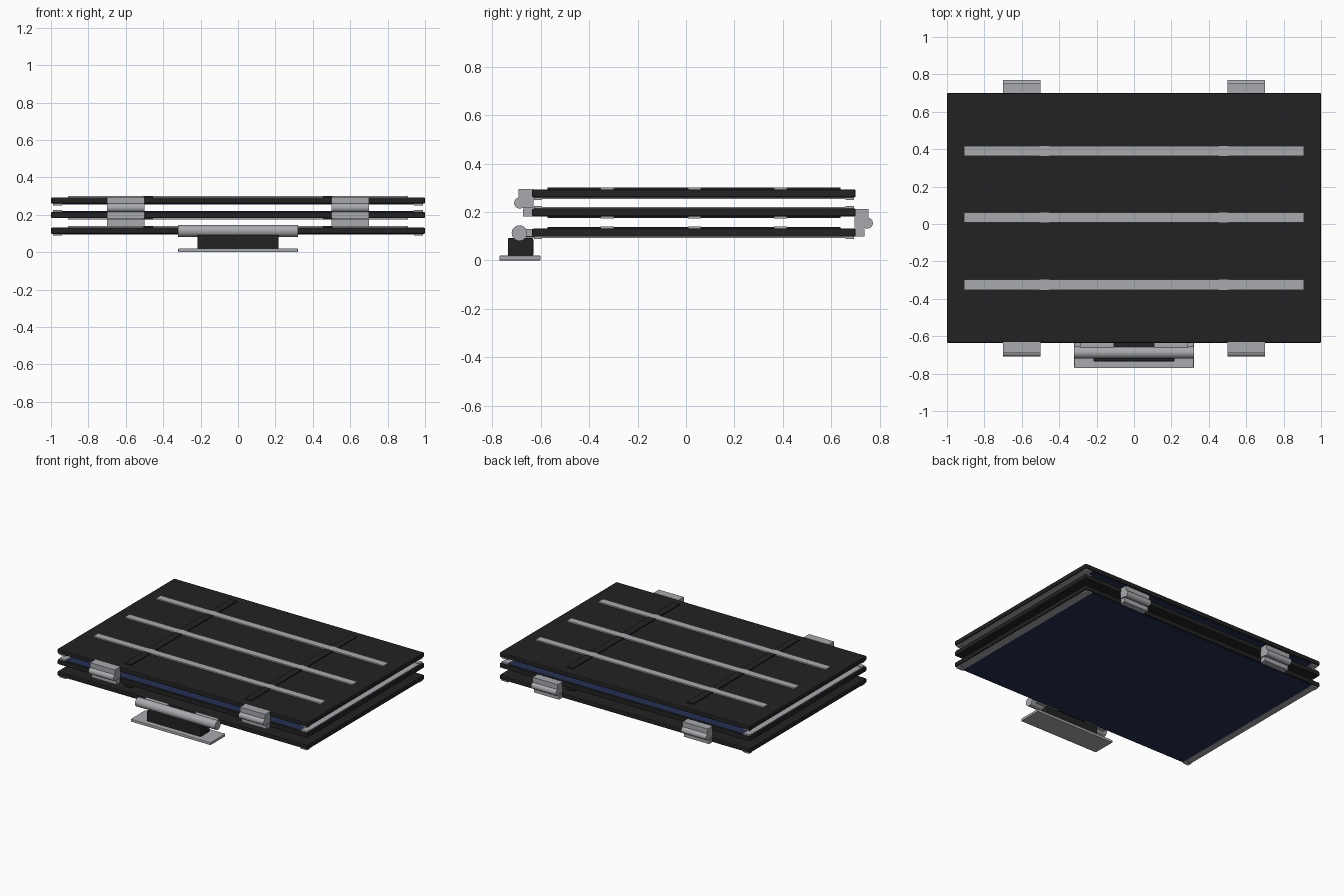
import bpy, math

if "Cube" in bpy.data.objects:
    bpy.data.objects.remove(bpy.data.objects["Cube"])


def material(name, rgb):
    m = bpy.data.materials.new(name)
    m.diffuse_color = (*rgb, 1)
    m.use_nodes = True
    m.node_tree.nodes["Principled BSDF"].inputs["Base Color"].default_value = m.diffuse_color
    return m


BLACK = material("matte black", (0.016, 0.016, 0.016))
GREY = material("aluminium grey", (0.39, 0.40, 0.42))
BLUE = material("cell blue", (0.019, 0.028, 0.085))


def box(name, x, y, z, mat, bevel=0.0):
    """Box from (min, max) ranges on each axis."""
    r = [sorted(v) for v in (x, y, z)]
    bpy.ops.mesh.primitive_cube_add(size=1, location=[(a + b) / 2 for a, b in r])
    o = bpy.context.object
    o.name = name
    o.scale = [b - a for a, b in r]
    bpy.ops.object.transform_apply(location=False, rotation=False, scale=True)
    o.data.materials.append(mat)
    if bevel:
        m = o.modifiers.new("edge_bevel", 'BEVEL')
        m.width, m.segments = bevel, 2
    return o


def rod(name, x, y, z, radius, mat):
    """Cylinder lying along x."""
    bpy.ops.mesh.primitive_cylinder_add(
        vertices=32, radius=radius, depth=x[1] - x[0],
        location=((x[0] + x[1]) / 2, y, z), rotation=(0, math.pi / 2, 0))
    o = bpy.context.object
    o.name = name
    o.data.materials.append(mat)
    bpy.ops.object.shade_smooth_by_angle(angle=math.radians(40))


Y0, Y1 = -0.635, 0.70          # panel front and back edges
HALF = 0.0165                  # half the slab thickness
BARS = (-0.325, 0.035, 0.39)   # stiffener positions


def panel(label, z, s):
    """Slab with a ribbed back facing s (+1 up, -1 down) and cells opposite."""
    box(label + "_slab", (-1, 1), (Y0, Y1), (z - HALF, z + HALF), BLACK, 0.006)
    back, face = z + s * HALF, z - s * HALF
    # crossing ribs and long stiffener bars
    for x in (-0.48, 0.48):
        box(label + "_rib", (x - 0.026, x + 0.026), (-0.572, 0.637),
            (back - s * 0.004, back + s * 0.0075), BLACK)
    for y in BARS:
        box(label + "_stiffener", (-0.91, 0.91), (y - 0.027, y + 0.027),
            (back - s * 0.004, back + s * 0.0085), GREY)
    # solar cell sheet with end rails and corner pads
    box(label + "_cells", (-0.94, 0.94), (Y0 + 0.012, Y1 - 0.012),
        (face + s * 0.003, face - s * 0.004), BLUE)
    for side in (-1, 1):
        rail = (side * 0.94, side * 0.99)
        box(label + "_end_rail", rail, (Y0 + 0.012, Y1 - 0.012),
            (face + s * 0.003, face - s * 0.006), GREY)
        for y in (-0.61, 0.675):
            box(label + "_corner_pad", rail, (y - 0.017, y + 0.017),
                (face + s * 0.003, face - s * 0.010), GREY)


panel("bottom_panel", 0.1145, 1)
panel("middle_panel", 0.1985, -1)
panel("top_panel", 0.2765, 1)


def hinge(label, x, edge, s, upper, lower, reach, barrel_z):
    """Two leaves and a barrel outside the panel edge on side s."""
    xs = (x - 0.1, x + 0.1)
    box(label + "_upper_leaf", xs, (edge - s * 0.005, edge + s * reach), upper, GREY)
    box(label + "_lower_leaf", xs, (edge - s * 0.005, edge + s * 0.037), lower, GREY)
    rod(label + "_barrel", xs, edge + s * (reach - 0.004), barrel_z, 0.023, GREY)


for x in (-0.6, 0.6):
    hinge("front_hinge", x, Y0, -1, (0.217, 0.295), (0.181, 0.215), 0.055, 0.237)
    hinge("back_hinge", x, Y1, 1, (0.137, 0.213), (0.098, 0.131), 0.052, 0.154)

# mounting foot
box("mount_plate", (-0.32, 0.32), (-0.77, -0.60), (0, 0.02), GREY, 0.004)
box("mount_block", (-0.217, 0.217), (-0.735, -0.63), (0.018, 0.093), BLACK, 0.006)
rod("mount_barrel", (-0.32, 0.32), -0.687, 0.113, 0.032, GREY)
for x in (-0.2, 0.2):
    box("mount_tab", (x - 0.09, x + 0.09), (-0.68, -0.625), (0.099, 0.130), GREY)
box("mount_centre_tab", (-0.11, 0.11), (-0.68, -0.625), (0.095, 0.122), BLACK)
